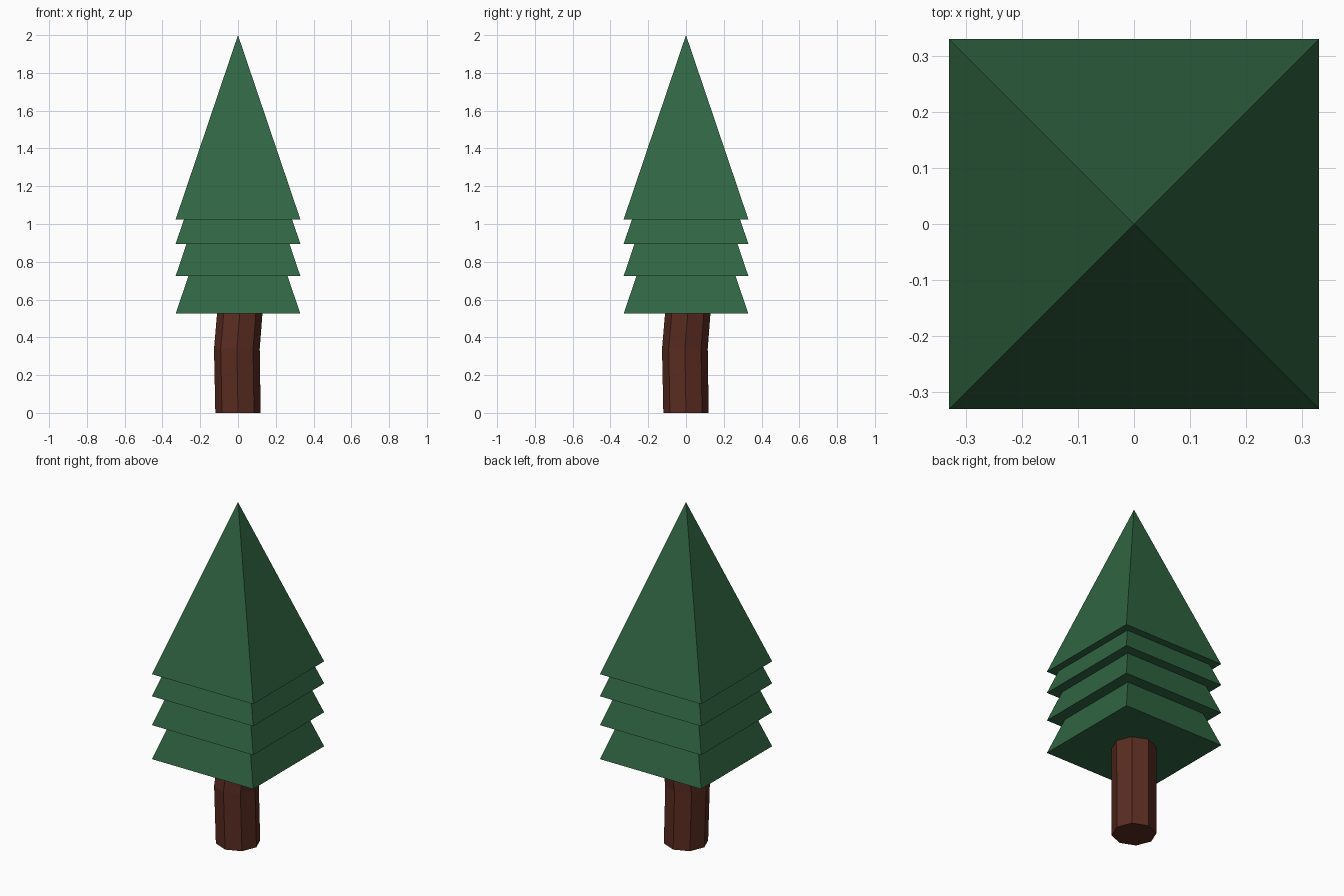
import bpy, bmesh
from math import sin, cos, pi

if "Cube" in bpy.data.objects:
    bpy.data.objects.remove(bpy.data.objects["Cube"])


def material(name, color):
    m = bpy.data.materials.new(name)
    m.diffuse_color = color
    m.use_nodes = True
    m.node_tree.nodes["Principled BSDF"].inputs["Base Color"].default_value = m.diffuse_color
    return m


def loft(name, sections, sides, turn, mat):
    """Closed flat-faced solid through rings given as (x, y, z, radius)."""
    bm = bmesh.new()
    rings = [[bm.verts.new((x + r * cos(turn + 2 * pi * i / sides),
                            y + r * sin(turn + 2 * pi * i / sides), z))
              for i in range(sides)] for x, y, z, r in sections]
    for a, b in zip(rings, rings[1:]):
        for i in range(sides):
            j = (i + 1) % sides
            bm.faces.new((a[i], a[j], b[j], b[i]))
    bm.faces.new(rings[0][::-1])
    bm.faces.new(rings[-1])
    bmesh.ops.remove_doubles(bm, verts=bm.verts, dist=1e-5)
    bmesh.ops.recalc_face_normals(bm, faces=bm.faces)
    mesh = bpy.data.meshes.new(name)
    bm.to_mesh(mesh)
    bm.free()
    mesh.materials.append(mat)
    ob = bpy.data.objects.new(name, mesh)
    bpy.context.collection.objects.link(ob)
    return ob


bark = material("bark", (0.10, 0.025, 0.015, 1))
needles = material("needles", (0.03, 0.13, 0.055, 1))

# Slightly bent octagonal trunk, running up into the foliage
loft("trunk", [(0, 0, 0, 0.12), (-0.006, -0.006, 0.34, 0.121),
               (0.012, 0.012, 0.56, 0.12)], 8, 0, bark)

# Four identical stacked square pyramids of foliage
half, height = 0.33, 0.975
for n, base in enumerate((0.525, 0.725, 0.895, 1.025), 1):
    loft(f"foliage_{n}", [(0, 0, base, half * 2 ** 0.5), (0, 0, base + height, 0)],
         4, pi / 4, needles)
